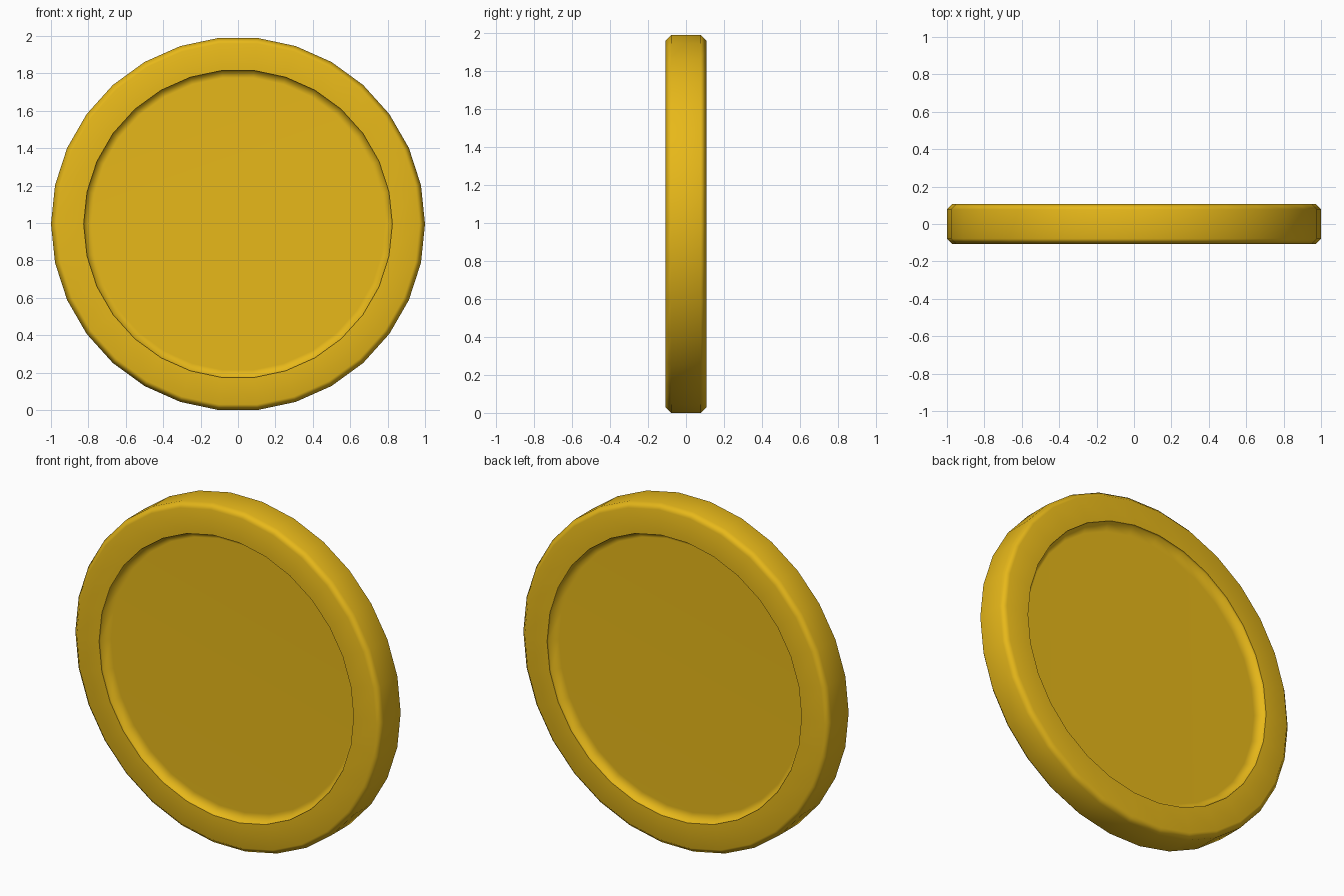
import bpy, bmesh, math

if "Cube" in bpy.data.objects:
    bpy.data.objects.remove(bpy.data.objects["Cube"])

SIDES = 30
# Half cross-section as (radius, distance from middle): tread, chamfer, rim, recess wall, recess floor
HALF = [(1.0, 0.078), (0.97, 0.108), (0.825, 0.108), (0.825, 0.093), (0.785, 0.053)]
CENTRE_Z = math.cos(math.pi / SIDES)   # rests on a flat side


def ring(bm, r, y):
    step = 2 * math.pi / SIDES
    return [bm.verts.new((r * math.cos(i * step), y, CENTRE_Z + r * math.sin(i * step)))
            for i in range(SIDES)]


# Coin body: mirrored profile swept around the y axis
bm = bmesh.new()
profile = [(r, -y) for r, y in reversed(HALF)] + HALF
rings = [ring(bm, r, y) for r, y in profile]
for a, b in zip(rings, rings[1:]):
    for i in range(SIDES):
        j = (i + 1) % SIDES
        bm.faces.new((a[i], a[j], b[j], b[i]))

# Recessed front and back faces
bm.faces.new(rings[0])
bm.faces.new(rings[-1])
bmesh.ops.recalc_face_normals(bm, faces=bm.faces)

mesh = bpy.data.meshes.new("coin")
bm.to_mesh(mesh)
bm.free()
coin = bpy.data.objects.new("coin", mesh)
bpy.context.collection.objects.link(coin)

# Gold material
gold = bpy.data.materials.new("gold")
gold.diffuse_color = (0.80, 0.48, 0.01, 1)
gold.use_nodes = True
gold.node_tree.nodes["Principled BSDF"].inputs["Base Color"].default_value = gold.diffuse_color
mesh.materials.append(gold)

# Smooth chamfers, sharp rim edge, flat faces kept flat
bpy.context.view_layer.objects.active = coin
coin.select_set(True)
bpy.ops.object.shade_smooth_by_angle(angle=math.radians(60))
weighted = coin.modifiers.new("flat_faces", 'WEIGHTED_NORMAL')
weighted.keep_sharp = True
